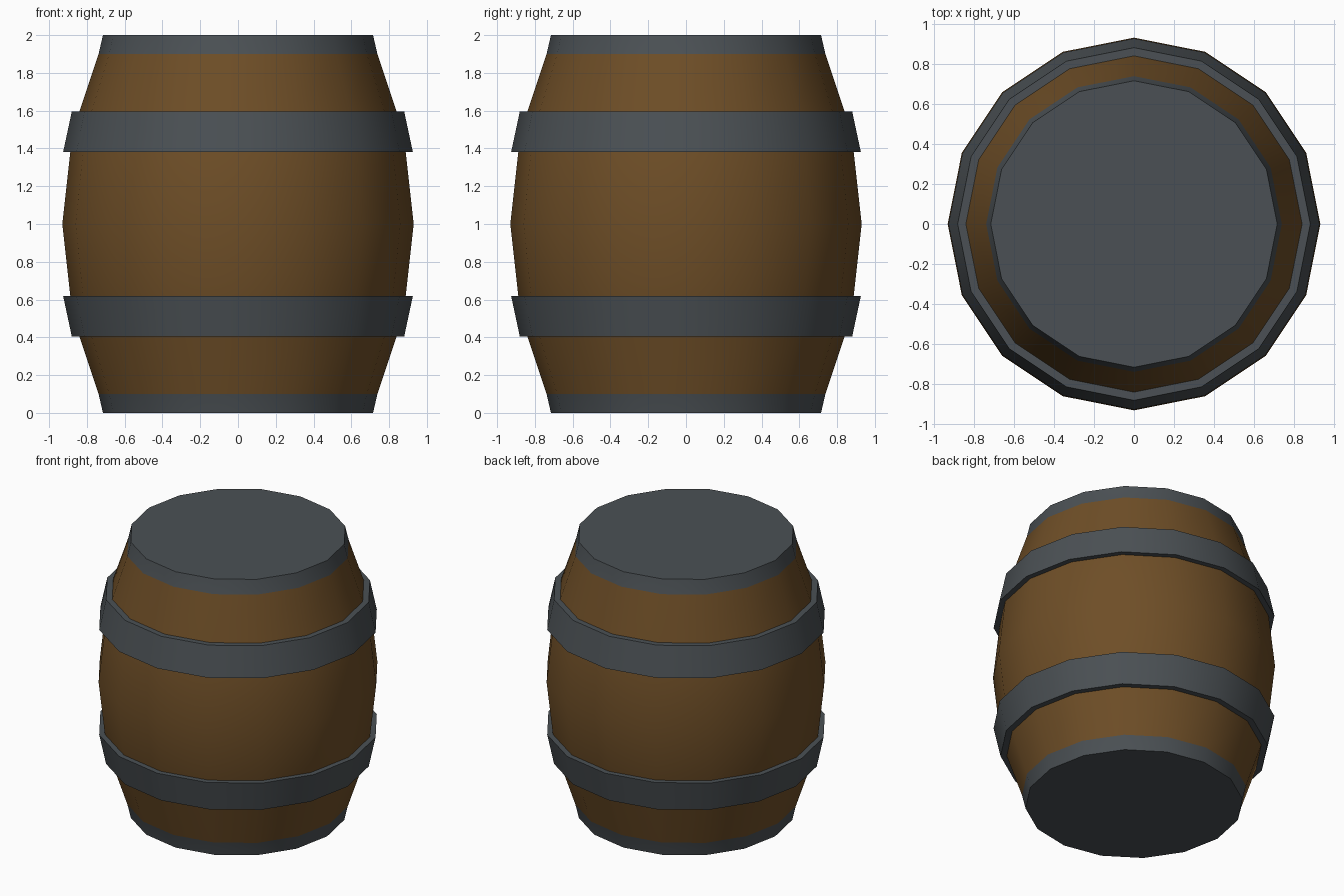
import bpy, bmesh, math

if "Cube" in bpy.data.objects:
    bpy.data.objects.remove(bpy.data.objects["Cube"])

SIDES = 16


def material(name, rgb):
    m = bpy.data.materials.new(name)
    m.diffuse_color = (*rgb, 1)
    m.use_nodes = True
    m.node_tree.nodes["Principled BSDF"].inputs["Base Color"].default_value = m.diffuse_color
    return m


wood = material("brown wood", (0.156, 0.076, 0.020))
iron = material("dark iron", (0.070, 0.081, 0.089))


def lathe(name, profile, mats, closed=False):
    """Spin (radius, z) points round z; open profiles get end caps."""
    bm = bmesh.new()
    rings = [[bm.verts.new((r * math.cos(2 * math.pi * i / SIDES),
                            r * math.sin(2 * math.pi * i / SIDES), z))
              for i in range(SIDES)] for r, z in profile]
    pairs = list(zip(rings, rings[1:]))
    if closed:
        pairs.append((rings[-1], rings[0]))
    for a, b in pairs:
        for i in range(SIDES):
            j = (i + 1) % SIDES
            bm.faces.new((a[i], a[j], b[j], b[i]))
    if not closed:
        bm.faces.new(rings[0][::-1])
        bm.faces.new(rings[-1])
    bmesh.ops.recalc_face_normals(bm, faces=bm.faces)
    me = bpy.data.meshes.new(name)
    bm.to_mesh(me)
    bm.free()
    for m in mats:
        me.materials.append(m)
    ob = bpy.data.objects.new(name, me)
    bpy.context.collection.objects.link(ob)
    bpy.ops.object.select_all(action='DESELECT')
    ob.select_set(True)
    bpy.context.view_layer.objects.active = ob
    bpy.ops.object.shade_smooth_by_angle(angle=math.radians(30))
    return ob


# Bulging body, mirrored about its waist; the ends and rims are iron
half = [(0.715, 0), (0.738, 0.10), (0.838, 0.40), (0.888, 0.62)]
body = lathe("barrel_body",
             half + [(0.93, 1.0)] + [(r, 2 - z) for r, z in reversed(half)],
             [wood, iron])
for f in body.data.polygons:
    f.material_index = int(abs(f.center.z - 1) > 0.9)

# Two raised hoops, wider towards the waist
hoop = [(0.82, 0.405), (0.88, 0.405), (0.926, 0.62), (0.87, 0.62)]
lathe("lower_hoop", hoop, [iron], closed=True)
lathe("upper_hoop", [(r, 2 - z) for r, z in hoop], [iron], closed=True)
